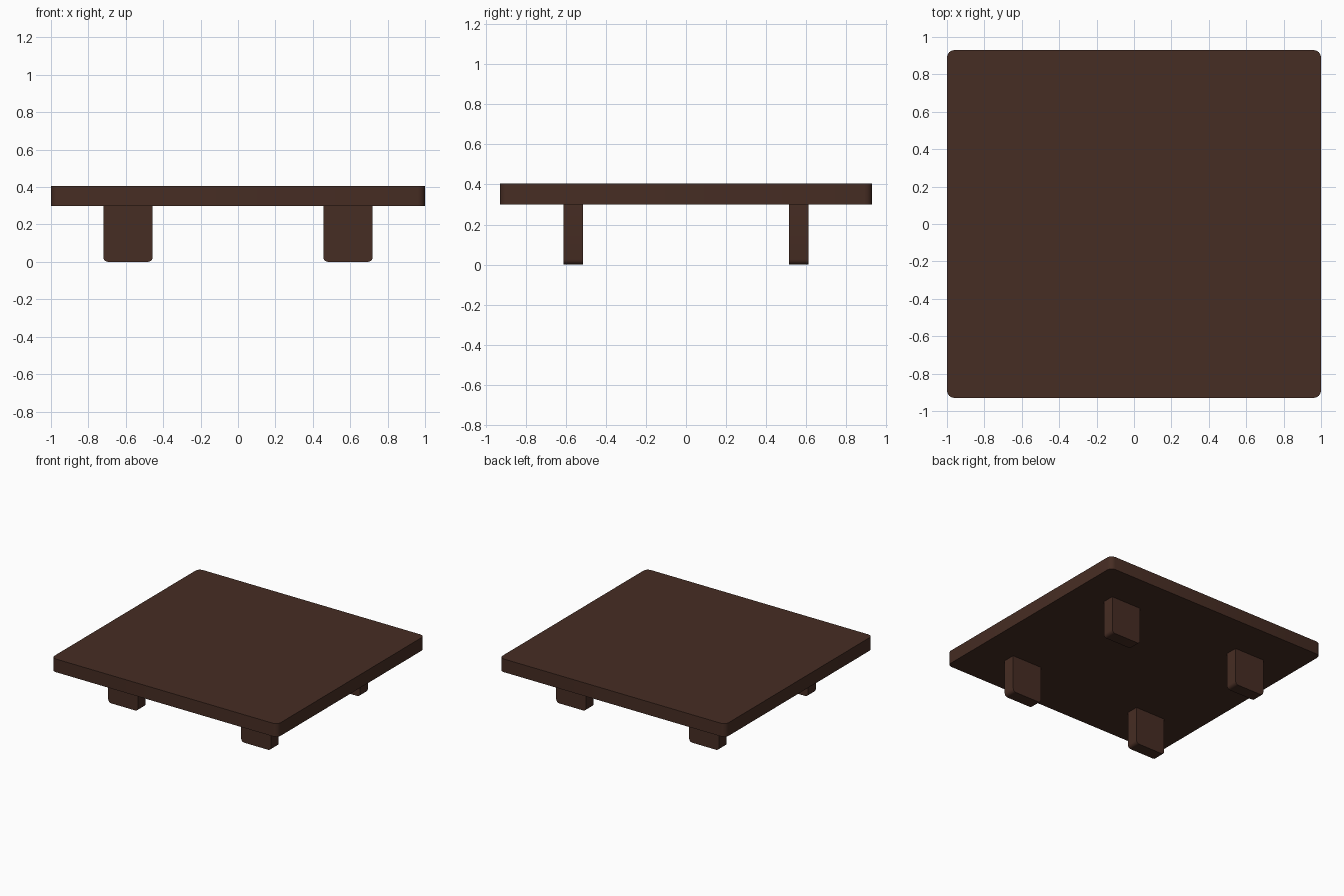
import bpy, bmesh
from mathutils import Vector

if "Cube" in bpy.data.objects:
    bpy.data.objects.remove(bpy.data.objects["Cube"])

wood = bpy.data.materials.new("dark brown wood")
wood.diffuse_color = (0.062, 0.026, 0.017, 1)
wood.use_nodes = True
wood.node_tree.nodes["Principled BSDF"].inputs["Base Color"].default_value = wood.diffuse_color


def rounded_box(name, lo, hi, radius, pick):
    """Box between two corners, rounding the edges chosen by pick(a, b)."""
    lo, hi = Vector(lo), Vector(hi)
    bm = bmesh.new()
    bmesh.ops.create_cube(bm, size=1)
    for v in bm.verts:
        v.co = Vector([(lo[i] + hi[i]) / 2 + v.co[i] * (hi[i] - lo[i]) for i in range(3)])
    edges = [e for e in bm.edges if pick(e.verts[0].co, e.verts[1].co)]
    bmesh.ops.bevel(bm, geom=edges, offset=radius, segments=4, profile=0.5,
                    affect='EDGES')
    bmesh.ops.recalc_face_normals(bm, faces=bm.faces)
    mesh = bpy.data.meshes.new(name)
    bm.to_mesh(mesh)
    bm.free()
    mesh.materials.append(wood)
    obj = bpy.data.objects.new(name, mesh)
    bpy.context.collection.objects.link(obj)
    bpy.ops.object.select_all(action='DESELECT')
    obj.select_set(True)
    bpy.context.view_layer.objects.active = obj
    bpy.ops.object.shade_smooth_by_angle(angle=0.6)
    return obj


# Table top: rounded upright corners
rounded_box("table_top", (-1, -0.93, 0.3), (1, 0.93, 0.405), 0.04,
            lambda a, b: abs(a.z - b.z) > 0.05)

# Four flat legs: rounded bottom corners
for sx, side in ((-1, "left"), (1, "right")):
    for sy, end in ((-1, "front"), (1, "back")):
        x, y = sx * 0.588, sy * 0.563
        rounded_box(f"{end}_{side}_leg",
                    (x - 0.132, y - 0.048, 0), (x + 0.132, y + 0.048, 0.3), 0.025,
                    lambda a, b: abs(a.y - b.y) > 0.05 and a.z < 0.1)
